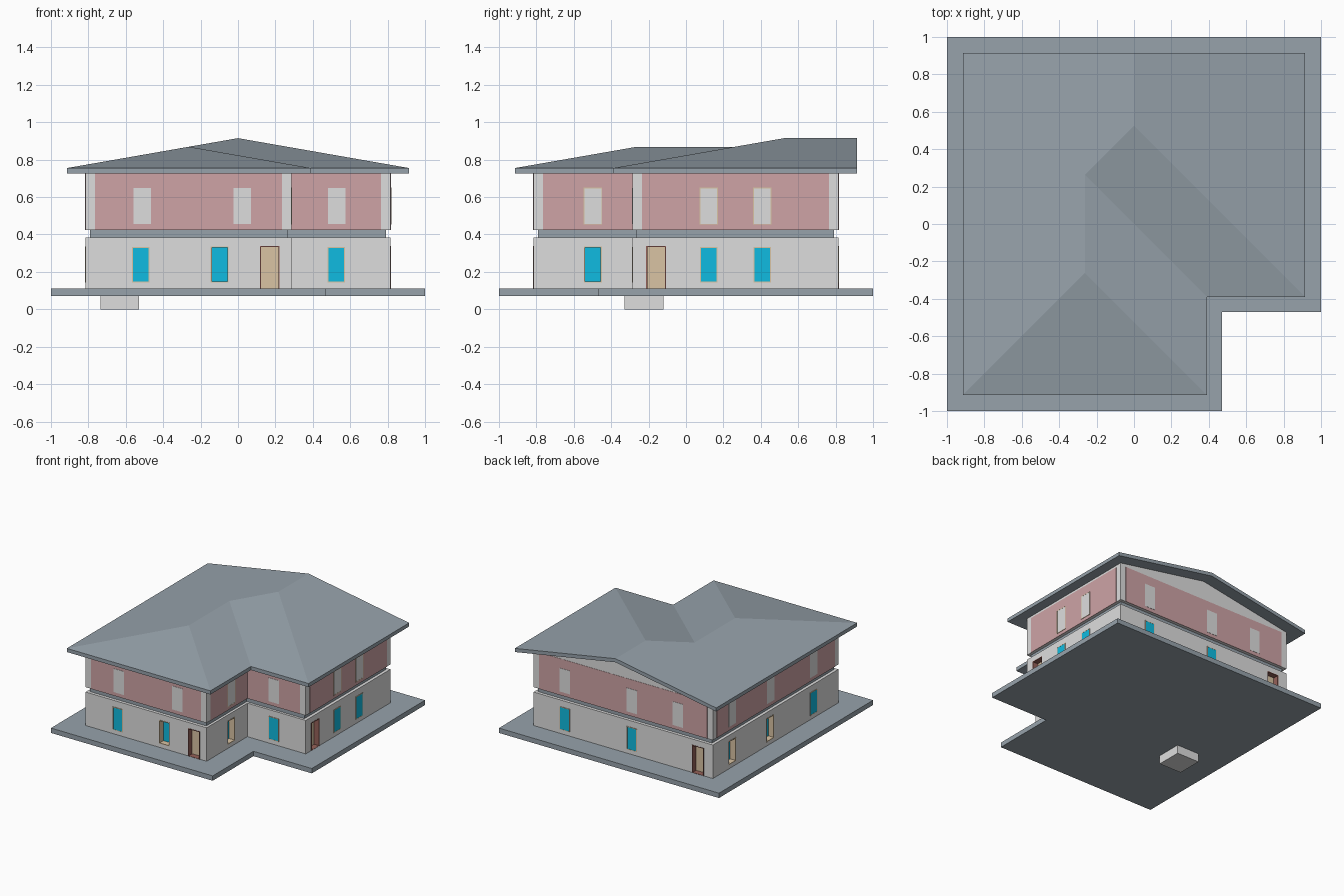
import bpy, bmesh
from mathutils import Vector

if "Cube" in bpy.data.objects:
    bpy.data.objects.remove(bpy.data.objects["Cube"])


def material(name, rgb):
    m = bpy.data.materials.new(name)
    m.diffuse_color = (*rgb, 1)
    m.use_nodes = True
    m.node_tree.nodes["Principled BSDF"].inputs["Base Color"].default_value = m.diffuse_color
    return m


WHITE = material("white plaster", (0.73, 0.73, 0.73))
GREY = material("slate grey", (0.31, 0.365, 0.41))
PINK = material("pink cladding", (0.62, 0.37, 0.38))
CYAN = material("cyan glass", (0.005, 0.50, 0.75))
TAN = material("tan wood", (0.70, 0.55, 0.37))
BROWN = material("red brown frame", (0.30, 0.12, 0.10))


def finish(bm, name, mat):
    bmesh.ops.recalc_face_normals(bm, faces=bm.faces[:])
    me = bpy.data.meshes.new(name)
    bm.to_mesh(me)
    bm.free()
    me.materials.append(mat)
    ob = bpy.data.objects.new(name, me)
    bpy.context.collection.objects.link(ob)
    return ob


def prism(name, points, direction, mat):
    bm = bmesh.new()
    f = bm.faces.new([bm.verts.new(p) for p in points])
    r = bmesh.ops.extrude_face_region(bm, geom=[f], use_keep_orig=True)
    vs = [g for g in r["geom"] if isinstance(g, bmesh.types.BMVert)]
    bmesh.ops.translate(bm, verts=vs, vec=direction)
    return finish(bm, name, mat)


def l_block(name, a, n, z0, z1, mat):
    # square of half size a with the front right corner cut away
    pts = [(-a, -a), (n, -a), (n, -n), (a, -n), (a, a), (-a, a)]
    return prism(name, [(x, y, z0) for x, y in pts], (0, 0, z1 - z0), mat)


def add_box(bm, lo, hi):
    r = bmesh.ops.create_cube(bm, size=1)
    for v in r["verts"]:
        v.co = Vector([lo[i] if v.co[i] < 0 else hi[i] for i in range(3)])


groups = {}


def wall_box(name, mat, wall, u0, u1, z0, z1, d0, d1):
    # box on a wall, d measured outward from the wall plane
    axis, plane = wall
    s = 1 if (axis, plane) in (("x", W), ("x", N), ("y", W)) else -1
    a, b = sorted((plane + s * d0, plane + s * d1))
    bm = groups.setdefault(name, (bmesh.new(), mat))[0]
    if axis == "x":
        add_box(bm, (a, u0, z0), (b, u1, z1))
    else:
        add_box(bm, (u0, a, z0), (u1, b, z1))


def frame(name, mat, wall, u0, u1, z0, z1, d0, d1, t):
    wall_box(name, mat, wall, u0, u0 + t, z0, z1, d0, d1)
    wall_box(name, mat, wall, u1 - t, u1, z0, z1, d0, d1)
    wall_box(name, mat, wall, u0 + t, u1 - t, z1 - t, z1, d0, d1)
    wall_box(name, mat, wall, u0 + t, u1 - t, z0, z0 + t, d0, d1)


W, N = 0.815, 0.285
FRONT, RECESS, BACK = ("y", -W), ("y", -N), ("y", W)
RIGHT, WING, LEFT = ("x", W), ("x", N), ("x", -W)

# Slabs, walls and the block under the base
l_block("base_slab", 1.0, 0.47, 0.07, 0.11, GREY)
walls = l_block("ground_floor_walls", W, N, 0.11, 0.385, WHITE)
l_block("middle_slab", 0.79, 0.265, 0.385, 0.425, GREY)
l_block("upper_floor_walls", W, N, 0.425, 0.742, WHITE)
prism("gable_wall", [(-W, W, 0.742), (W, W, 0.742), (0, W, 0.884)], (0, -0.05, 0), WHITE)
bm = bmesh.new()
add_box(bm, (-0.735, -0.33, 0), (-0.53, -0.12, 0.07))
finish(bm, "foundation_block", WHITE)

# Hipped roof with a gable at the back, a uniform shell
E, C, H = 0.915, 0.39, 0.2625
EZ, RZ, WZ = 0.755, 0.915, 0.869
bm = bmesh.new()
v = [bm.verts.new((x, y, z - 0.03)) for x, y, z in [
    (-E, -E, EZ), (C, -E, EZ), (C, -C, EZ), (E, -C, EZ), (E, E, EZ), (-E, E, EZ),
    (-H, -H, WZ), (-H, H, WZ), (0, 0.525, RZ), (0, E, RZ)]]
faces = [bm.faces.new([v[i] for i in f]) for f in
         [(0, 1, 6), (1, 2, 7, 6), (2, 3, 8, 7), (3, 4, 9, 8), (0, 6, 7, 8, 9, 5)]]
r = bmesh.ops.extrude_face_region(bm, geom=faces, use_keep_orig=True)
bmesh.ops.translate(bm, vec=(0, 0, 0.03),
                    verts=[g for g in r["geom"] if isinstance(g, bmesh.types.BMVert)])
finish(bm, "roof", GREY)

# Pink cladding plates on the upper floor
for wall, u0, u1 in [(FRONT, -0.765, 0.235), (RECESS, N, 0.765), (BACK, -0.765, 0.765),
                     (RIGHT, -0.235, 0.765), (WING, -0.765, -N), (LEFT, -0.765, 0.765)]:
    wall_box("pink_cladding", PINK, wall, u0, u1, 0.425, 0.725, -0.002, 0.002)

# Blank upper windows, framed on the side walls
for wall, centres in [(FRONT, (-0.512, 0.022)), (RECESS, (0.528,)), (BACK, (0.53, -0.08, -0.5)),
                      (RIGHT, (0.122, 0.408)), (WING, (-0.498,)), (LEFT, (0.565, 0.07, -0.49))]:
    for c in centres:
        wall_box("upper_windows", WHITE, wall, c - 0.047, c + 0.047, 0.455, 0.648, 0, 0.004)
        if wall in (RIGHT, WING):
            frame("upper_window_frames", TAN, wall, c - 0.05, c + 0.05, 0.452, 0.651, 0, 0.005, 0.005)

# Flush ground floor windows
for wall, centres in [(FRONT, (-0.52,)), (RECESS, (0.525,)), (BACK, (0.53, -0.08)),
                      (RIGHT, (0.122, 0.408)), (LEFT, (-0.49,))]:
    for c in centres:
        wall_box("window_panes", CYAN, wall, c - 0.042, c + 0.042, 0.148, 0.328, 0, 0.003)
        frame("window_frames", TAN, wall, c - 0.046, c + 0.046, 0.144, 0.332, 0, 0.004, 0.005)

# Recessed windows with wooden reveals
D = 0.05
for wall, c in [(FRONT, -0.098), (WING, -0.498), (LEFT, 0.565), (LEFT, 0.07)]:
    u0, u1 = c - 0.048, c + 0.048
    wall_box("cutter", WHITE, wall, u0, u1, 0.142, 0.336, -D, D)
    wall_box("window_panes", CYAN, wall, u0, u1, 0.142, 0.336, -D - 0.002, -D + 0.003)
    frame("window_reveals", TAN, wall, u0, u1, 0.142, 0.336, -D, 0.002, 0.006)

# Recessed doors
for wall, c in [(FRONT, 0.17), (RIGHT, -0.16), (BACK, -0.68)]:
    u0, u1 = c - 0.053, c + 0.053
    wall_box("cutter", WHITE, wall, u0, u1, 0.10, 0.338, -D, D)
    wall_box("doors", TAN, wall, u0, u1, 0.11, 0.338, -D - 0.002, -D + 0.006)
    frame("door_frames", BROWN, wall, u0, u1, 0.106, 0.338, -D, 0.002, 0.006)

objs = {n: finish(b, n, m) for n, (b, m) in groups.items()}

# Cut the openings
cutter = objs["cutter"]
cutter.hide_render = True
mod = walls.modifiers.new("openings", "BOOLEAN")
mod.operation, mod.solver, mod.object = "DIFFERENCE", "EXACT", cutter
bpy.context.view_layer.objects.active = walls
bpy.ops.object.modifier_apply(modifier=mod.name)
bpy.data.objects.remove(cutter)
